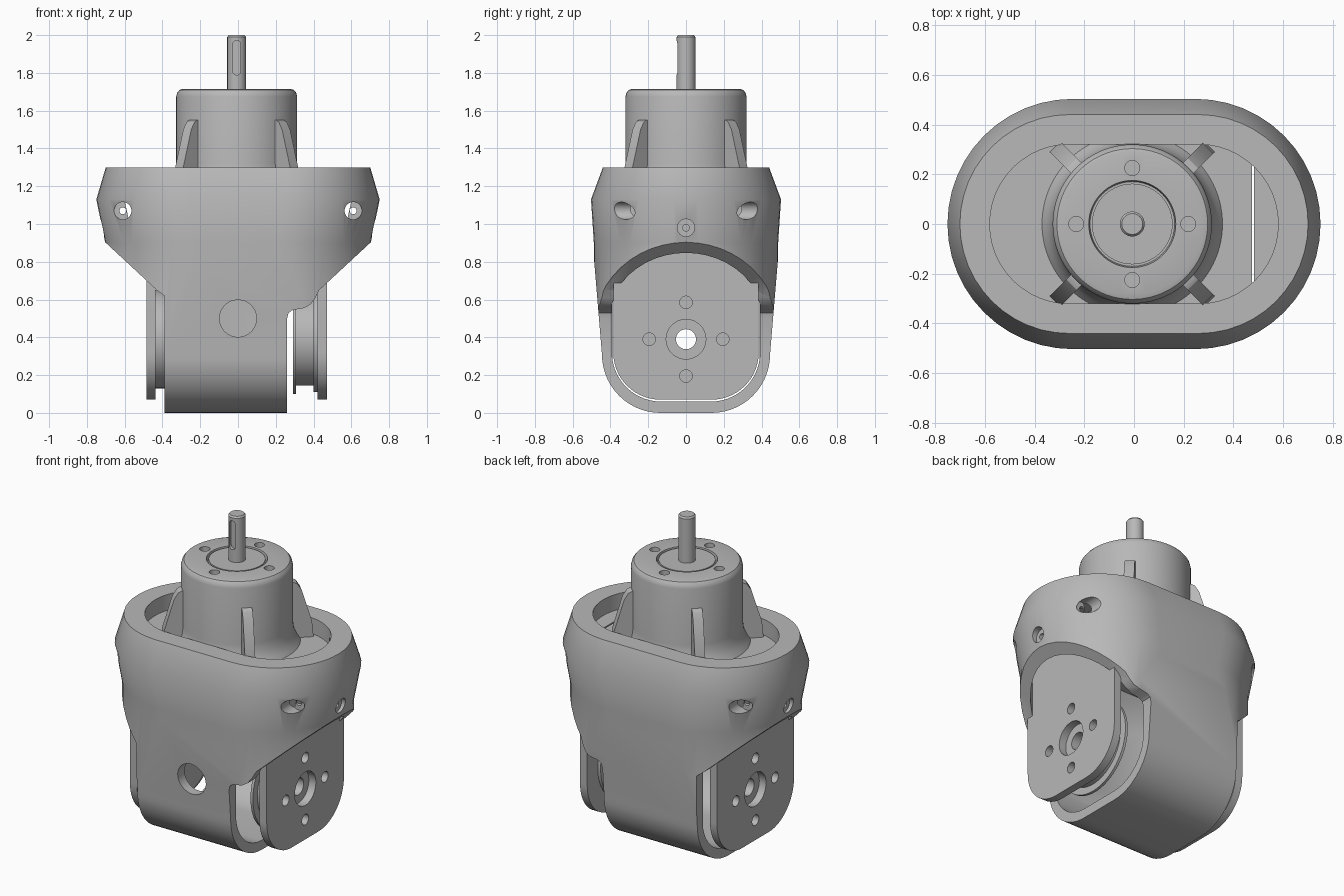
import bpy, bmesh
from math import sin, cos, pi, radians
from mathutils import Matrix, Vector

cube = bpy.data.objects.get("Cube")
if cube:
    bpy.data.objects.remove(cube, do_unlink=True)

GREY = (0.48, 0.48, 0.48, 1)
metal = bpy.data.materials.new("plain grey")
metal.use_nodes = True
metal.diffuse_color = GREY
metal.node_tree.nodes["Principled BSDF"].inputs["Base Color"].default_value = GREY


def finish(name, bm):
    bmesh.ops.recalc_face_normals(bm, faces=bm.faces)
    mesh = bpy.data.meshes.new(name)
    bm.to_mesh(mesh)
    bm.free()
    mesh.materials.append(metal)
    ob = bpy.data.objects.new(name, mesh)
    bpy.context.collection.objects.link(ob)
    return ob


def place(axis, u, v, h):
    """u, v lie in the profile plane and h runs along the axis."""
    return {"X": (h, u, v), "Y": (u, h, v), "Z": (u, v, h)}[axis]


def loft(name, rings):
    bm = bmesh.new()
    loops = [[bm.verts.new(p) for p in ring] for ring in rings]
    n = len(loops[0])
    for a, b in zip(loops, loops[1:]):
        for i in range(n):
            j = (i + 1) % n
            bm.faces.new((a[i], a[j], b[j], b[i]))
    bm.faces.new(loops[0])
    bm.faces.new(loops[-1])
    return finish(name, bm)


def prism(name, pts, axis, start, end):
    return loft(name, [[place(axis, u, v, h) for u, v in pts] for h in (start, end)])


def lathe(name, profile, axis, u=0, v=0, seg=64):
    return loft(name, [[place(axis, u + r * cos(2 * pi * i / seg), v + r * sin(2 * pi * i / seg), h)
                        for i in range(seg)] for r, h in profile])


def rod(axis, r, start, end, u=0, v=0, seg=32):
    return lathe("cutter", [(r, start), (r, end)], axis, u, v, seg)


def stadium(c, r, n=24):
    """Two half circles of radius r, centred at u = c and u = -c."""
    right = [(c + r * cos(a), r * sin(a)) for a in (pi * (i / n - 0.5) for i in range(n + 1))]
    return right + [(-u, -v) for u, v in right]


def u_shape(bottom, radius, half, top, half_top, n=14):
    """Flat-topped outline with two rounded lower corners."""
    arc = [(half - radius + radius * sin(a), bottom + radius - radius * cos(a))
           for a in (pi / 2 * i / n for i in range(n + 1))]
    right = arc + [(half_top, top)]
    return right + [(-u, v) for u, v in reversed(right)]


def boolean(target, cutter, op="DIFFERENCE"):
    mod = target.modifiers.new("cut", "BOOLEAN")
    mod.operation, mod.object, mod.solver = op, cutter, "EXACT"
    bpy.context.view_layer.update()
    result = bpy.data.meshes.new_from_object(target.evaluated_get(bpy.context.evaluated_depsgraph_get()))
    target.modifiers.clear()
    target.data = result
    bpy.data.objects.remove(cutter, do_unlink=True)


def stadium_loft(name, sections, shrink=0.0):
    return loft(name, [[(u, v, z) for u, v in stadium(c, r - shrink)] for z, c, r in sections])


parts = []
AXLE = 0.39     # height of the tilt axis
MX = -0.007     # motor centre line

# Housing: an oval tub trimmed by its front and side outlines
oval = [(-0.1, 0.215, 0.485), (0.9, 0.215, 0.488), (1.13, 0.247, 0.503), (1.3, 0.26, 0.44)]
housing = stadium_loft("housing", oval)
front = [(-0.8, 1.4), (0.8, 1.4), (0.8, 0.993), (0.43, 0.65), (0.41, 0.61), (0.385, 0.575), (0.35, 0.555),
         (0.29, 0.545), (0.268, 0.53), (0.26, 0.5), (0.26, -0.2), (-0.39, -0.2), (-0.39, 0.62),
         (-0.43, 0.65), (-0.8, 0.993)]
boolean(housing, prism("cutter", front, "Y", -1, 1), "INTERSECT")
boolean(housing, prism("cutter", u_shape(0, 0.31, 0.445, 1.45, 0.54), "X", -1, 1), "INTERSECT")

# Hollow interior, recessed top and clearance slot
cavity = prism("cutter", u_shape(0.06, 0.26, 0.392, 1.14, 0.395), "X", -1, 1)
boolean(cavity, stadium_loft("cutter", oval, 0.06), "INTERSECT")
boolean(housing, cavity)
boolean(housing, prism("cutter", stadium(0.26, 0.32), "Z", 1.2, 1.5))
slot = [(0.474, -0.26), (0.482, -0.26), (0.482, 0.26), (0.474, 0.26)]
boolean(housing, prism("cutter", slot, "Z", 1.0, 1.25))

# Front window and screw pockets
boolean(housing, rod("Y", 0.098, -0.7, -0.2, 0, 0.5, 48))
for s in (-1, 1):
    for t in (-1, 1):
        boolean(housing, rod("Y", 0.046, t * 0.265, t * 0.7, s * 0.61, 1.07))
        boolean(housing, rod("Y", 0.018, t * 0.2, t * 0.3, s * 0.61, 1.07, 16))
    boolean(housing, rod("X", 0.046, s * 0.69, s * 0.9, 0, 0.98))
    boolean(housing, rod("X", 0.018, s * 0.6, s * 0.72, 0, 0.98, 16))
parts.append(housing)


# Fork arms with centre bore and four bolt holes
def fork_arm(name, x0, x1):
    arm = prism(name, u_shape(0.07, 0.25, 0.385, 1.15, 0.385), "X", x0, x1)
    boolean(arm, rod("X", 0.105, x0 - 0.1, x1 + 0.1, 0, AXLE, 48))
    for y, z in ((0.195, 0), (-0.195, 0), (0, 0.195), (0, -0.195)):
        boolean(arm, rod("X", 0.033, x0 - 0.1, x1 + 0.1, y, AXLE + z))
    parts.append(arm)


fork_arm("left_fork_arm", 0.42, 0.47)
fork_arm("right_fork_arm", -0.485, -0.437)


# Tilt hubs behind the arms
def hub(name, profile):
    ob = lathe(name, profile, "X", 0, AXLE)
    boolean(ob, rod("X", 0.053, -1, 1, 0, AXLE))
    parts.append(ob)


hub("left_hub", [(0.29, 0.29), (0.29, 0.307), (0.245, 0.307), (0.245, 0.4), (0.28, 0.4), (0.28, 0.421)])
hub("right_hub", [(0.26, -0.438), (0.26, -0.36)])

# Motor body with rounded shoulder and face groove
motor = lathe("motor_body", [(0.37, 1.19), (0.345, 1.225), (0.326, 1.27), (0.32, 1.32), (0.32, 1.675),
                             (0.315, 1.695), (0.303, 1.71), (0.285, 1.715), (0.175, 1.715),
                             (0.17, 1.685), (0.162, 1.685), (0.162, 1.712)], "Z", MX, 0, 96)
for x, y in ((0.225, 0), (-0.225, 0), (0, 0.225), (0, -0.225)):
    boolean(motor, rod("Z", 0.03, 1.64, 1.8, MX + x, y))
parts.append(motor)

# Diagonal ribs around the motor
rib_outline = [(0.28, 1.19), (0.44, 1.19), (0.43, 1.3), (0.4, 1.4), (0.37, 1.5), (0.345, 1.54),
               (0.325, 1.55), (0.28, 1.55)]
for k, side in enumerate(("back_left", "back_right", "front_right", "front_left")):
    rib = prism(side + "_rib", rib_outline, "Y", -0.03, 0.03)
    rib.data.transform(Matrix.Translation(Vector((MX, 0, 0))) @ Matrix.Rotation(radians(45 + 90 * k), 4, "Z"))
    parts.append(rib)

# Output shaft with a keyway
shaft = lathe("output_shaft", [(0.05, 1.65), (0.05, 1.99), (0.042, 2.0)], "Z", MX, 0, 40)
key = [(MX + v, 1.88 + u) for u, v in stadium(0.07, 0.021, 10)]
boolean(shaft, prism("cutter", key, "Y", -0.2, -0.028))
parts.append(shaft)

# Smooth shading with sharp edges kept
bpy.ops.object.select_all(action="DESELECT")
for ob in parts:
    ob.select_set(True)
bpy.context.view_layer.objects.active = parts[0]
bpy.ops.object.shade_smooth_by_angle(angle=radians(30))
